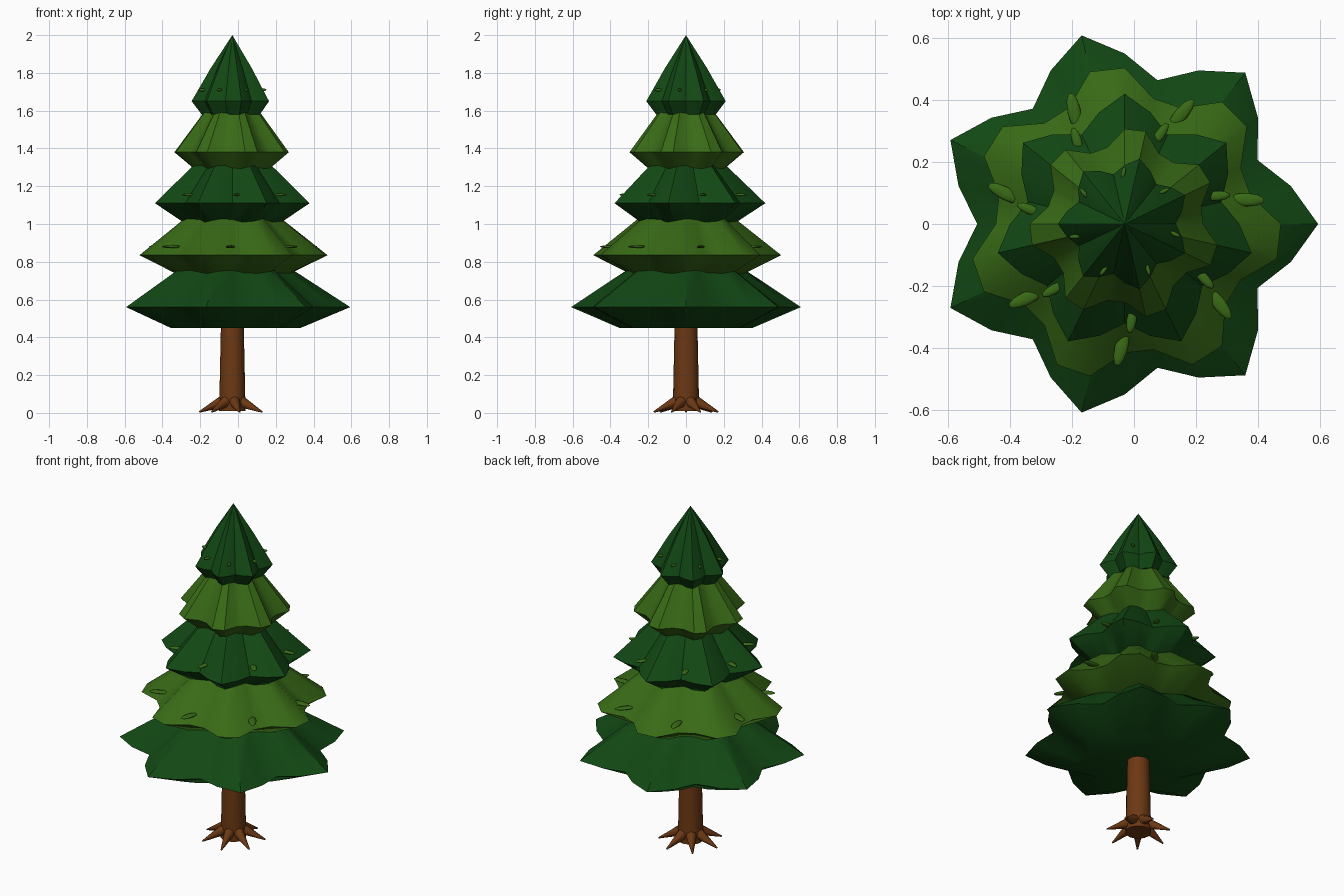
import bpy, bmesh
from math import sin, cos, pi, tau, radians
from mathutils import Vector, Matrix

cube = bpy.data.objects.get("Cube")
if cube:
    bpy.data.objects.remove(cube)

CX = -0.03      # trunk axis
LOBES = 7
SEGMENTS = 28


def material(name, rgb):
    m = bpy.data.materials.new(name)
    m.use_nodes = True
    m.diffuse_color = (*rgb, 1)
    bsdf = m.node_tree.nodes["Principled BSDF"]
    bsdf.inputs["Base Color"].default_value = (*rgb, 1)
    bsdf.inputs["Roughness"].default_value = 0.9
    return m


dark_green = material("dark green", (0.006, 0.065, 0.007))
light_green = material("light green", (0.04, 0.145, 0.008))
bark = material("bark brown", (0.15, 0.04, 0.007))


def finish(name, bm, mat, angle=40):
    bmesh.ops.recalc_face_normals(bm, faces=bm.faces)
    mesh = bpy.data.meshes.new(name)
    bm.to_mesh(mesh)
    bm.free()
    mesh.materials.append(mat)
    ob = bpy.data.objects.new(name, mesh)
    bpy.context.collection.objects.link(ob)
    ob.location.x = CX
    bpy.ops.object.select_all(action='DESELECT')
    ob.select_set(True)
    bpy.context.view_layer.objects.active = ob
    bpy.ops.object.shade_smooth_by_angle(angle=radians(angle))
    return ob


def skin(bm, rings):
    """Join successive rings of vertices with quads."""
    for a, b in zip(rings, rings[1:]):
        n = len(a)
        for i in range(n):
            j = (i + 1) % n
            bm.faces.new((a[i], a[j], b[j], b[i]))


def tier(name, radius, rim_z, base_z, base_scale, top_z, phase, mat):
    """Seven-lobed cone with an undercut below its rim."""
    bm = bmesh.new()
    mid_z = (rim_z + top_z) / 2
    rings = []
    for scale, z in ((base_scale, base_z), (1, rim_z), (0.53, mid_z)):
        ring = []
        for i in range(SEGMENTS):
            a = tau * i / SEGMENTS
            r = radius * scale * (1 + 0.135 * cos(LOBES * a + phase))
            ring.append(bm.verts.new((r * cos(a), r * sin(a), z)))
        rings.append(ring)
    skin(bm, rings)
    bm.faces.new(rings[0][::-1])
    apex = bm.verts.new((0, 0, top_z))
    for i in range(SEGMENTS):
        bm.faces.new((rings[2][i], rings[2][(i + 1) % SEGMENTS], apex))
    finish(name, bm, mat)


def leaves(name, radius, z, length, start):
    """Ring of thin pointed leaves lying nearly flat."""
    bm = bmesh.new()
    for k in range(LOBES):
        a = radians(start) + tau * k / LOBES
        place = (Matrix.Translation((radius * cos(a), radius * sin(a), z))
                 @ Matrix.Rotation(a - radians(13), 4, 'Z')
                 @ Matrix.Diagonal((length / 2, length * 0.18, 0.008, 1)))
        bmesh.ops.create_icosphere(bm, subdivisions=2, radius=1, matrix=place)
    finish(name, bm, light_green, 60)


# Foliage tiers: radius, rim height, base height, base scale, top height
TIERS = [
    (0.550, 0.56, 0.45, 0.58, 0.94),
    (0.460, 0.835, 0.73, 0.58, 1.21),
    (0.370, 1.11, 1.00, 0.60, 1.49),
    (0.280, 1.38, 1.29, 0.65, 1.77),
    (0.190, 1.65, 1.58, 0.75, 2.00),
]
for i, values in enumerate(TIERS):
    tier(f"foliage_tier_{i + 1}", *values, i * pi / 4,
         light_green if i % 2 else dark_green)

# Small leaves on the upper tiers
leaves("leaves_tier_2", 0.40, 0.88, 0.12, 11.3)
leaves("leaves_tier_3", 0.31, 1.155, 0.09, 17)
leaves("leaves_tier_4", 0.235, 1.43, 0.06, 32)
leaves("leaves_tier_5", 0.165, 1.71, 0.04, 40)

# Trunk
bm = bmesh.new()
bmesh.ops.create_cone(bm, cap_ends=True, segments=16, radius1=0.07, radius2=0.06,
                      depth=0.48, matrix=Matrix.Translation((0, 0, 0.25)))
finish("trunk", bm, bark)

# Roots: tapered spikes around the trunk foot
bm = bmesh.new()
for k in range(LOBES):
    a = pi + tau * k / LOBES
    out = Vector((cos(a), sin(a), 0))
    start = out * 0.04 + Vector((0, 0, 0.065))
    end = out * 0.175 + Vector((0, 0, 0.005))
    axis = end - start
    turn = axis.to_track_quat('Z', 'Y').to_matrix().to_4x4()
    bmesh.ops.create_cone(bm, cap_ends=True, segments=8, radius1=0.034, radius2=0.004,
                          depth=axis.length,
                          matrix=Matrix.Translation((start + end) / 2) @ turn)
finish("roots", bm, bark, 50)
